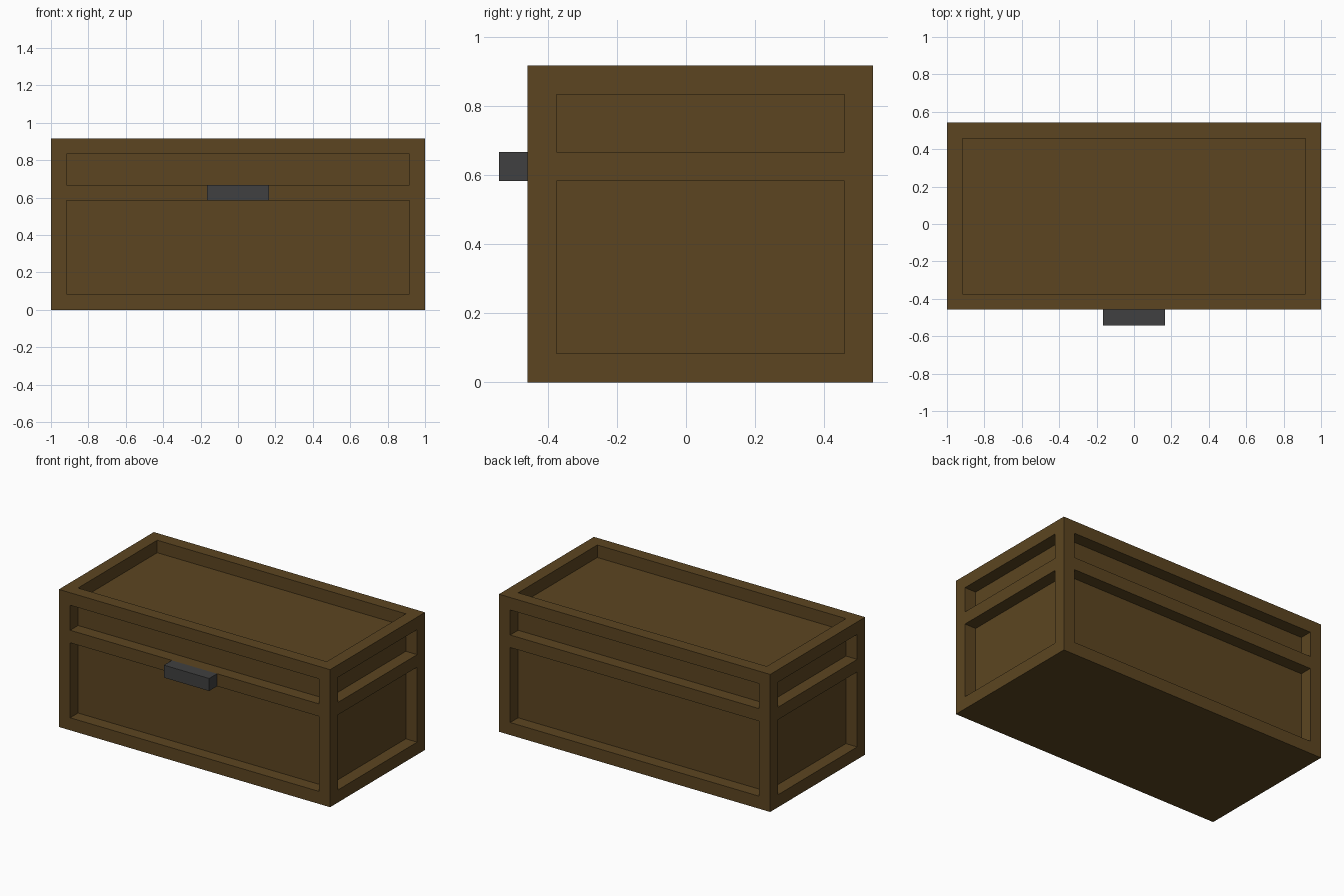
import bpy, bmesh
from mathutils import Vector

cube = bpy.data.objects.get("Cube")
if cube:
    bpy.data.objects.remove(cube, do_unlink=True)

U = 1 / 12            # width of the frame bars and depth of the recesses
Y_MID = U / 2         # chest sits back a little because the latch sticks out


def material(name, rgb):
    m = bpy.data.materials.new(name)
    m.use_nodes = True
    m.diffuse_color = (*rgb, 1)
    bsdf = m.node_tree.nodes["Principled BSDF"]
    bsdf.inputs["Base Color"].default_value = (*rgb, 1)
    bsdf.inputs["Roughness"].default_value = 0.8
    return m


def box(lo, hi):
    bm = bmesh.new()
    bmesh.ops.create_cube(bm, size=1)
    lo, hi = Vector(lo), Vector(hi)
    for v in bm.verts:
        v.co = (lo + hi) / 2 + v.co * (hi - lo)
    return bm


def finish(bm, name, mat):
    bmesh.ops.recalc_face_normals(bm, faces=bm.faces)
    mesh = bpy.data.meshes.new(name)
    bm.to_mesh(mesh)
    bm.free()
    mesh.materials.append(mat)
    obj = bpy.data.objects.new(name, mesh)
    bpy.context.collection.objects.link(obj)
    return obj


wood = material("brown wood", (0.107, 0.060, 0.0150))
metal = material("dark grey metal", (0.0513, 0.0513, 0.0520))

# Chest: a box scored along the edges of its frame bars
lo = Vector((-1, Y_MID - 0.5, 0))
hi = Vector((1, Y_MID + 0.5, 11 * U))
bm = box(lo, hi)
cuts = [(axis, c) for axis in range(3) for c in (lo[axis] + U, hi[axis] - U)]
cuts += [(2, 7 * U), (2, 8 * U)]          # rail between base and lid
for axis, c in cuts:
    co, no = Vector(), Vector()
    co[axis], no[axis] = c, 1
    bmesh.ops.bisect_plane(bm, geom=bm.verts[:] + bm.edges[:] + bm.faces[:],
                           plane_co=co, plane_no=no)


# Panels: faces inside the frame bars, sunk inwards (the underside stays flat)
def is_panel(f):
    if f.normal.z < -0.5:
        return False
    c = f.calc_center_median()
    for axis in range(3):
        if abs(f.normal[axis]) < 0.5 and not lo[axis] + U < c[axis] < hi[axis] - U:
            return False
    return f.normal.z > 0.5 or not 7 * U < c.z < 8 * U


bm.normal_update()
panels = [f for f in bm.faces if is_panel(f)]
sunk = bmesh.ops.extrude_discrete_faces(bm, faces=panels)["faces"]
bm.normal_update()
for f in sunk:
    bmesh.ops.translate(bm, verts=f.verts, vec=f.normal * -U)
finish(bm, "chest_body", wood)

# Latch on the front rail
finish(box((-2 * U, lo.y - U, 7 * U), (2 * U, lo.y, 8 * U)), "latch", metal)
